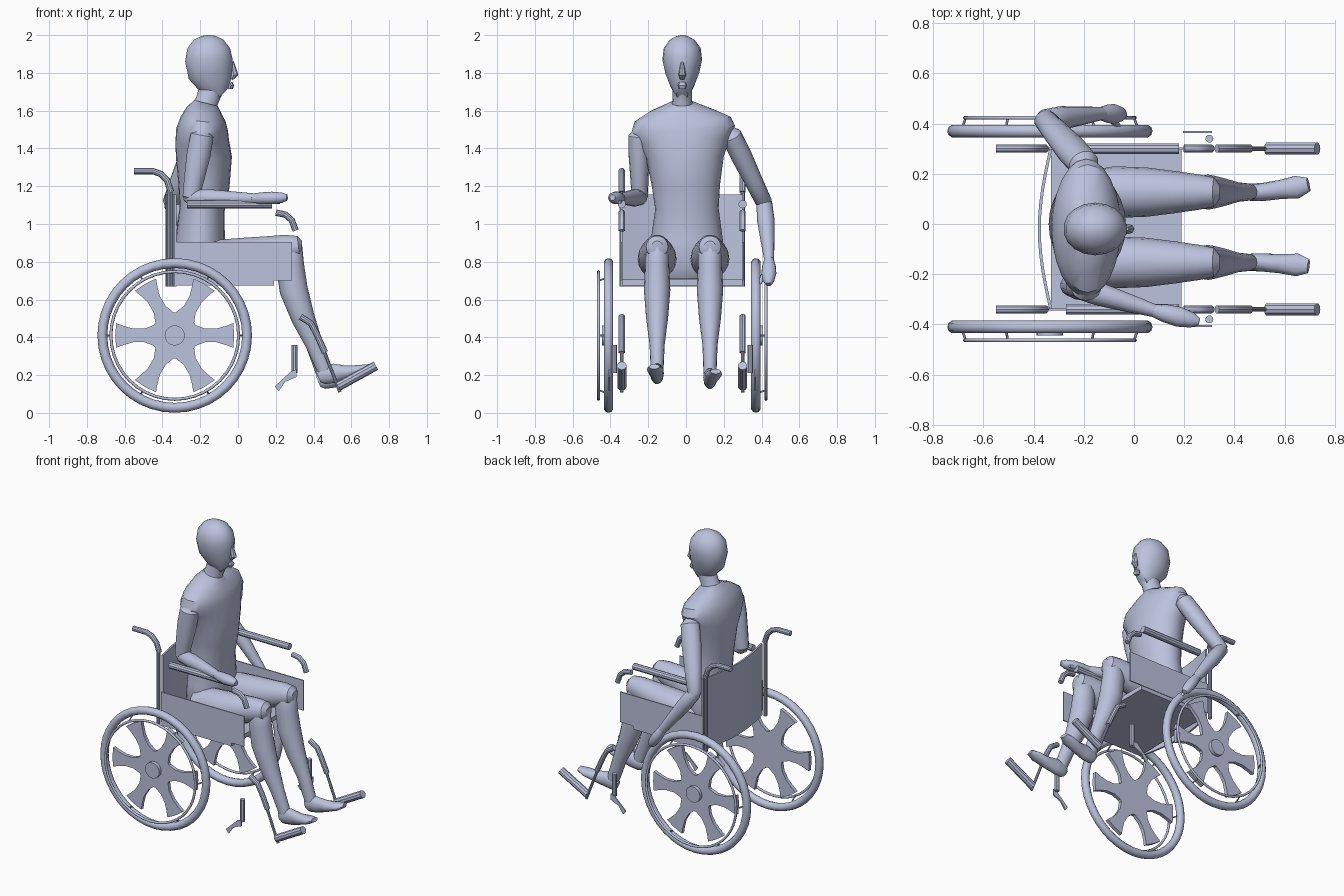
import bpy
import bmesh
from math import sin, cos, pi, radians
from mathutils import Vector

default_cube = bpy.data.objects.get("Cube")
if default_cube:
    bpy.data.objects.remove(default_cube, do_unlink=True)

# One flat colour for everything
material = bpy.data.materials.new("pale blue grey")
material.use_nodes = True
colour = (0.50, 0.54, 0.72, 1)
material.diffuse_color = colour
material.node_tree.nodes["Principled BSDF"].inputs["Base Color"].default_value = colour

CENTRE = -0.02          # middle of the chair in y
UP, FORWARD, SIDE = Vector((0, 0, 1)), Vector((1, 0, 0)), Vector((0, 1, 0))


def finish(name, mesh_data, angle=35):
    """Turn a bmesh into a shaded object with the shared material."""
    bmesh.ops.recalc_face_normals(mesh_data, faces=mesh_data.faces)
    mesh = bpy.data.meshes.new(name)
    mesh_data.to_mesh(mesh)
    mesh_data.free()
    mesh.materials.append(material)
    obj = bpy.data.objects.new(name, mesh)
    bpy.context.collection.objects.link(obj)
    bpy.ops.object.select_all(action="DESELECT")
    obj.select_set(True)
    bpy.context.view_layer.objects.active = obj
    bpy.ops.object.shade_smooth_by_angle(angle=radians(angle))
    return obj


def loft(name, sections, reference=UP, sides=16, shift=0.0):
    """Skin elliptical sections (x, y, z, half width, half height)."""
    bm = bmesh.new()
    centres = [Vector((s[0], s[1] + shift, s[2])) for s in sections]
    last = len(centres) - 1
    rings = []
    for i, section in enumerate(sections):
        tangent = (centres[min(i + 1, last)] - centres[max(i - 1, 0)]).normalized()
        across = reference.cross(tangent).normalized()
        above = tangent.cross(across)
        rings.append([bm.verts.new(centres[i]
                                   + across * section[3] * cos(2 * pi * k / sides)
                                   + above * section[4] * sin(2 * pi * k / sides))
                      for k in range(sides)])
    for lower, upper in zip(rings, rings[1:]):
        for k in range(sides):
            n = (k + 1) % sides
            bm.faces.new((lower[k], lower[n], upper[n], upper[k]))
    bm.faces.new(rings[0])
    bm.faces.new(rings[-1])
    return finish(name, bm)


def tube(name, path, y, radius, sides=10):
    """Round bar along an (x, z) path in one upright plane."""
    return loft(name, [(x, y, z, radius, radius) for x, z in path], SIDE, sides)


def prism(name, outline, offset):
    """Extrude a flat outline by a vector."""
    bm = bmesh.new()
    face = bm.faces.new([bm.verts.new(p) for p in outline])
    extruded = bmesh.ops.extrude_face_region(bm, geom=[face])["geom"]
    moved = [g for g in extruded if isinstance(g, bmesh.types.BMVert)]
    bmesh.ops.translate(bm, verts=moved, vec=offset)
    return finish(name, bm)


def box(name, low, high):
    outline = [(low[0], low[1], low[2]), (high[0], low[1], low[2]),
               (high[0], high[1], low[2]), (low[0], high[1], low[2])]
    return prism(name, outline, UP * (high[2] - low[2]))


def ring(name, y, radius, thickness):
    """Upright torus around the wheel axle."""
    bpy.ops.mesh.primitive_torus_add(location=(AXLE_X, y, AXLE_Z), rotation=(pi / 2, 0, 0),
                                     major_radius=radius, minor_radius=thickness,
                                     major_segments=40, minor_segments=10)
    obj = bpy.context.object
    obj.name = name
    obj.data.materials.append(material)
    bpy.ops.object.shade_smooth_by_angle(angle=radians(40))


# Wheels: tyre, hand rim with pegs, six flared spokes and hub
AXLE_X, AXLE_Z = -0.335, 0.41


def wheel_point(radius, half_width, angle, y):
    return Vector((AXLE_X + radius * cos(angle) - half_width * sin(angle), y,
                   AXLE_Z + radius * sin(angle) + half_width * cos(angle)))


spoke_edge = [(0.11, -0.055), (0.16, -0.036), (0.22, -0.036), (0.27, -0.05), (0.31, -0.065)]
spoke_edge += [(0.315, 0)] + [(r, -w) for r, w in reversed(spoke_edge)]

for side, label in ((1, "left"), (-1, "right")):
    wheel_y = CENTRE + side * 0.39
    rim_y = CENTRE + side * 0.443
    ring(label + "_tyre", wheel_y, 0.383, 0.026)
    ring(label + "_hand_rim", rim_y, 0.338, 0.008)
    outline = [wheel_point(r, w, k * pi / 3, wheel_y - 0.012)
               for k in range(6) for r, w in spoke_edge]
    prism(label + "_spokes", outline, SIDE * 0.024)
    hub = [wheel_point(0.053, 0, k * pi / 12, wheel_y) for k in range(24)]
    prism(label + "_hub", hub, SIDE * side * 0.035)
    for k in range(6):
        start = wheel_point(0.335, 0, k * pi / 3, rim_y)
        end = wheel_point(0.355, 0, k * pi / 3, wheel_y)
        loft(label + "_rim_peg", [(*start, 0.005, 0.005), (*end, 0.005, 0.005)], UP, 6)

    # Frame pieces on each side
    y = CENTRE + side * 0.32
    tube(label + "_push_handle", [(-0.55, 1.28), (-0.45, 1.28), (-0.41, 1.265),
                                  (-0.375, 1.23), (-0.355, 1.17)], y, 0.017)
    tube(label + "_back_post", [(-0.36, 0.67), (-0.36, 1.17)], y, 0.012)
    tube(label + "_armrest", [(-0.27, 1.105), (0.18, 1.105)], y, 0.022)
    tube(label + "_armrest_bend", [(0.2, 1.06), (0.25, 1.05), (0.285, 1.02), (0.305, 0.965)],
         y, 0.017)
    box(label + "_side_panel", (-0.34, y - 0.004, 0.7), (0.285, y + 0.004, 0.905))
    tube(label + "_legrest_bend", [(0.33, 0.51), (0.385, 0.475), (0.415, 0.42), (0.46, 0.32)],
         y, 0.017)
    tube(label + "_legrest_rod", [(0.45, 0.34), (0.54, 0.11)], y, 0.009)
    tube(label + "_footplate", [(0.53, 0.14), (0.73, 0.25)], y, 0.025)

    # Caster stem with its bent fork plate
    fork_y = CENTRE + side * 0.36
    tube(label + "_caster_stem", [(0.3, 0.21), (0.3, 0.36)], fork_y, 0.016)
    fork = [(0.195, 0.14), (0.215, 0.115), (0.25, 0.165), (0.31, 0.19), (0.31, 0.23), (0.28, 0.22)]
    prism(label + "_caster_fork", [(x, CENTRE + side * 0.382, z) for x, z in fork],
          SIDE * side * 0.008)

# Seat and bowed backrest
box("seat", (-0.33, CENTRE - 0.32, 0.675), (0.19, CENTRE + 0.32, 0.705))
bow = [(-0.338 - 0.045 * cos(t * pi / 12), CENTRE + 0.053 * t) for t in range(-6, 7)]
sheet = [(x, y, 0.67) for x, y in bow] + [(x + 0.012, y, 0.67) for x, y in reversed(bow)]
prism("backrest", sheet, UP * 0.485)

# Torso with broad shoulders
loft("torso", [
    (-0.2, 0, 0.71, 0.15, 0.10), (-0.2, 0, 0.78, 0.19, 0.14), (-0.2, 0.005, 0.92, 0.19, 0.13),
    (-0.19, 0.005, 1.08, 0.168, 0.12), (-0.18, 0, 1.2, 0.18, 0.135),
    (-0.18, -0.005, 1.35, 0.205, 0.148), (-0.19, -0.01, 1.44, 0.245, 0.142),
    (-0.19, -0.015, 1.5, 0.275, 0.137), (-0.185, -0.018, 1.555, 0.255, 0.12),
    (-0.18, -0.02, 1.6, 0.17, 0.095), (-0.17, -0.02, 1.64, 0.07, 0.065)], FORWARD, 24)

# Head, neck and face
loft("neck", [(-0.18, CENTRE, 1.6, 0.065, 0.075), (-0.165, CENTRE, 1.65, 0.052, 0.06),
              (-0.14, CENTRE, 1.72, 0.05, 0.065)], FORWARD)
loft("head", [
    (-0.085, CENTRE, 1.685, 0.03, 0.035), (-0.1, CENTRE, 1.7, 0.045, 0.065),
    (-0.12, CENTRE, 1.745, 0.068, 0.095), (-0.145, CENTRE, 1.8, 0.09, 0.122),
    (-0.155, CENTRE, 1.87, 0.105, 0.127), (-0.155, CENTRE, 1.93, 0.098, 0.115),
    (-0.155, CENTRE, 1.975, 0.066, 0.08), (-0.155, CENTRE, 1.995, 0.03, 0.04),
    (-0.155, CENTRE, 2.0, 0.008, 0.01)], FORWARD, 18)
loft("nose", [(-0.035, CENTRE, 1.765, 0.012, 0.008), (-0.022, CENTRE, 1.79, 0.02, 0.024),
              (-0.034, CENTRE, 1.86, 0.008, 0.012)], FORWARD, 8)
loft("lips", [(-0.04, CENTRE, 1.715, 0.018, 0.012), (-0.038, CENTRE, 1.733, 0.025, 0.018),
              (-0.04, CENTRE, 1.75, 0.018, 0.01)], FORWARD, 8)

# Legs: each limb is lofted once and shifted to its side
for label, y, toe_y, lift in (("left", 0.127, 0.03, -0.025), ("right", -0.153, -0.015, 0.0)):
    loft(label + "_thigh", [
        (-0.2, 0, 0.8, 0.08, 0.08), (-0.08, 0, 0.815, 0.103, 0.105), (0.05, 0, 0.83, 0.098, 0.1),
        (0.17, 0, 0.85, 0.083, 0.088), (0.26, 0, 0.87, 0.07, 0.075),
        (0.32, 0, 0.88, 0.058, 0.058), (0.34, 0, 0.88, 0.03, 0.03)], UP, 18, y)
    loft(label + "_shin", [
        (0.27, 0, 0.925, 0.035, 0.03), (0.275, 0, 0.88, 0.062, 0.065),
        (0.275, 0, 0.78, 0.064, 0.075), (0.295, 0, 0.65, 0.07, 0.075),
        (0.345, 0, 0.5, 0.058, 0.062), (0.405, 0, 0.36, 0.04, 0.046),
        (0.45, 0, 0.25 + lift, 0.035, 0.042), (0.465, 0, 0.2 + lift, 0.03, 0.035)],
        FORWARD, 16, y)
    loft(label + "_foot", [
        (0.425, 0, 0.19 + lift, 0.02, 0.03), (0.45, 0, 0.2 + lift, 0.034, 0.05),
        (0.51, 0, 0.21 + lift, 0.036, 0.052), (0.58, toe_y / 3, 0.215 + lift, 0.038, 0.036),
        (0.65, toe_y / 1.5, 0.23 + lift, 0.045, 0.025),
        (0.695, toe_y, 0.245 + lift, 0.028, 0.014)], UP, 14, y)


def arm(label, shoulder, elbow, wrist, fingers):
    """Upper arm, forearm and flattened hand between four joints."""
    shoulder, elbow, wrist, fingers = map(Vector, (shoulder, elbow, wrist, fingers))

    def limb(part, start, end, shape, reference):
        loft(label + part, [(*start.lerp(end, t), w, h) for t, w, h in shape], reference, 14)

    limb("_upper_arm", shoulder, elbow, [(-0.08, 0.03, 0.03), (0, 0.055, 0.062),
         (0.3, 0.056, 0.065), (0.7, 0.048, 0.055), (1, 0.043, 0.045), (1.06, 0.025, 0.025)],
         FORWARD)
    limb("_forearm", elbow, wrist, [(-0.1, 0.02, 0.02), (0, 0.042, 0.042), (0.3, 0.047, 0.046),
         (0.7, 0.036, 0.036), (1, 0.026, 0.028)], UP)
    limb("_hand", wrist, fingers, [(-0.1, 0.022, 0.025), (0.25, 0.036, 0.032),
         (0.55, 0.04, 0.034), (0.85, 0.03, 0.028), (1, 0.015, 0.016)], UP)
    thumb = wrist.lerp(fingers, 0.8) - UP * 0.025 - SIDE * elbow.y * 0.12
    limb("_thumb", wrist.lerp(fingers, 0.2), thumb,
         [(0, 0.016, 0.016), (0.6, 0.015, 0.015), (1, 0.008, 0.008)], UP)


arm("left", (-0.2, 0.24, 1.47), (-0.355, 0.415, 1.11), (-0.13, 0.44, 0.81), (-0.04, 0.437, 0.68))
arm("right", (-0.19, -0.25, 1.47), (-0.25, -0.245, 1.14), (0.08, -0.345, 1.135), (0.26, -0.39, 1.14))
